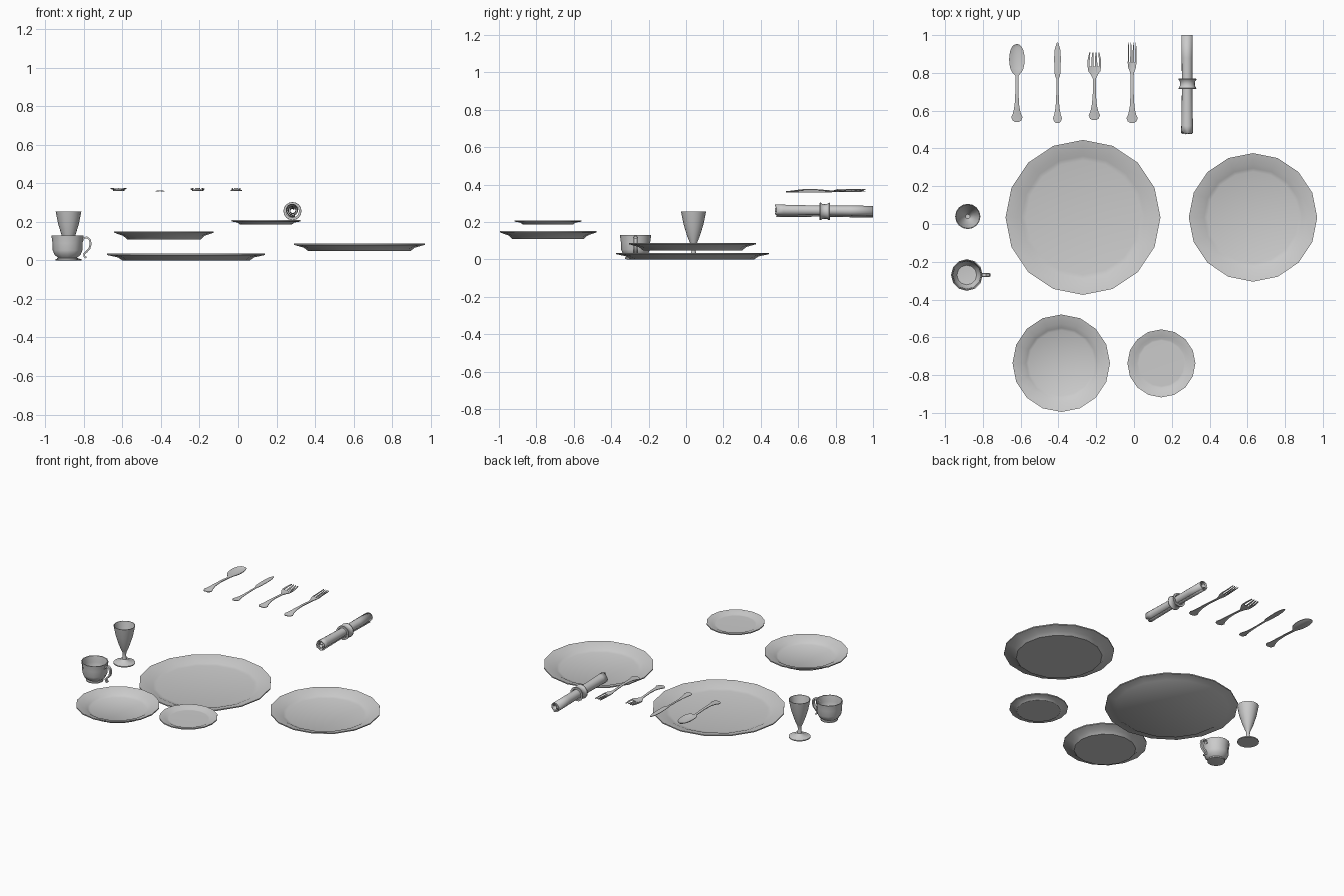
import bpy, bmesh, math, random

if "Cube" in bpy.data.objects:
    bpy.data.objects.remove(bpy.data.objects["Cube"])

random.seed(4)


def finish(name, bm, loc=(0, 0, 0), angle=35):
    bmesh.ops.remove_doubles(bm, verts=bm.verts, dist=1e-5)
    bmesh.ops.recalc_face_normals(bm, faces=bm.faces)
    me = bpy.data.meshes.new(name)
    bm.to_mesh(me)
    bm.free()
    ob = bpy.data.objects.new(name, me)
    bpy.context.collection.objects.link(ob)
    ob.location = loc
    bpy.ops.object.select_all(action='DESELECT')
    ob.select_set(True)
    bpy.context.view_layer.objects.active = ob
    bpy.ops.object.shade_smooth_by_angle(angle=math.radians(angle))
    return ob


def loft(bm, rings, caps=True):
    """Skin a row of closed rings of equal length."""
    vs = [[bm.verts.new(p) for p in r] for r in rings]
    n = len(vs[0])
    for a, b in zip(vs, vs[1:]):
        for i in range(n):
            bm.faces.new((a[i], a[(i + 1) % n], b[(i + 1) % n], b[i]))
    if caps:
        bm.faces.new(vs[0])
        bm.faces.new(vs[-1])


def lathe(name, profile, n, loc, angle=35):
    bm = bmesh.new()
    vs = [bm.verts.new((r, 0, z)) for r, z in profile]
    es = [bm.edges.new(p) for p in zip(vs, vs[1:])]
    bmesh.ops.spin(bm, geom=vs + es, axis=(0, 0, 1), cent=(0, 0, 0),
                   angle=math.tau, steps=n, use_merge=False)
    bmesh.ops.remove_doubles(bm, verts=bm.verts, dist=1e-5)
    return finish(name, bm, loc, angle)


# Plates: rim radius, base radius, well radius, height
def plate(name, x, y, z, R, base, well, h):
    t = 0.007
    lathe(name, [(0, 0), (base, 0), (base + (R - base) * 0.3, h * 0.45),
                 (R, h - t), (R, h), (well + (R - well) * 0.3, h * 0.66),
                 (well, h * 0.33), (well * 0.93, t), (0, t)], 16, (x, y, z))


plate("charger_plate", -0.27, 0.035, 0.0, 0.41, 0.33, 0.325, 0.035)
plate("dinner_plate", 0.63, 0.035, 0.048, 0.34, 0.265, 0.26, 0.04)
plate("salad_plate", -0.385, -0.737, 0.108, 0.258, 0.19, 0.187, 0.043)
plate("bread_plate", 0.145, -0.738, 0.187, 0.18, 0.135, 0.13, 0.022)

# Goblet
lathe("goblet", [(0, 0), (0.067, 0), (0.067, 0.006), (0.03, 0.015), (0.014, 0.028),
                 (0.011, 0.05), (0.012, 0.072), (0.018, 0.085), (0.034, 0.125),
                 (0.054, 0.19), (0.067, 0.255), (0.063, 0.255), (0.05, 0.19),
                 (0.03, 0.125), (0.012, 0.092), (0, 0.09)], 16, (-0.88, 0.04, 0))

# Cup and its handle
CUP = (-0.885, -0.27, 0)
lathe("cup", [(0, 0.004), (0.047, 0), (0.055, 0.002), (0.055, 0.01), (0.05, 0.014),
              (0.068, 0.03), (0.077, 0.052), (0.078, 0.09), (0.084, 0.13),
              (0.079, 0.13), (0.073, 0.09), (0.071, 0.052), (0.052, 0.024),
              (0, 0.02)], 12, CUP)
path = [(0.076, 0.1), (0.084, 0.115), (0.1, 0.12), (0.116, 0.108), (0.12, 0.085),
        (0.113, 0.06), (0.098, 0.045), (0.086, 0.033), (0.088, 0.02), (0.098, 0.014)]
rings = []
for i, (x, z) in enumerate(path):
    a, b = path[max(i - 1, 0)], path[min(i + 1, len(path) - 1)]
    d = math.hypot(b[0] - a[0], b[1] - a[1])
    nx, nz = -(b[1] - a[1]) / d * 0.005, (b[0] - a[0]) / d * 0.005
    rings.append([(x + nx * s, y, z + nz * s)
                  for s, y in ((1, 0.008), (1, -0.008), (-1, -0.011), (-1, 0.011))])
bm = bmesh.new()
loft(bm, rings)
finish("cup_handle", bm, CUP)


# Cutlery: stations are (y, half width, z, dish); dish > 0 raises the edges
def blade(bm, stations, t=0.004, cx=None):
    us = (-1, -0.6, 0, 0.6, 1)
    rings = []
    for i, (y, w, z, dish) in enumerate(stations):
        x0 = cx[i] if cx else 0
        top = [(x0 + u * w, y, z + dish * u * u + t / 2) for u in us]
        low = [(p[0], y, p[2] - t) for p in reversed(top)]
        rings.append(top + low)
    loft(bm, rings)


def handle(y0, y1):
    L = y1 - y0
    return [(y0, 0.010, 0.363, -0.001), (y0 + 0.008, 0.023, 0.363, -0.001),
            (y0 + 0.026, 0.030, 0.365, -0.002), (y0 + 0.042, 0.022, 0.367, -0.002),
            (y0 + 0.062, 0.017, 0.370, -0.003), (y0 + 0.09, 0.012, 0.373, -0.003),
            (y0 + L * 0.65, 0.008, 0.373, -0.003), (y1, 0.008, 0.366, -0.002)]


bm = bmesh.new()
bowl = [(0.79 + 0.162 * (1 - math.cos(a)) / 2, a) for a in
        [math.pi * k / 10 for k in range(2, 11)]]
blade(bm, handle(0.54, 0.785) + [
    (y, max(0.041 * math.sin(a) ** 0.8, 0.004),
     0.371 - 0.009 * math.sin(a), 0.012 * math.sin(a)) for y, a in bowl])
finish("spoon", bm, (-0.62, 0, 0))

bm = bmesh.new()
grip = [(y, w * 0.8, 0.361, d) for y, w, z, d in handle(0.535, 0.77)]
blade(bm, grip + [(0.785, 0.014, 0.361, 0), (0.82, 0.016, 0.361, 0),
                  (0.88, 0.018, 0.361, 0), (0.93, 0.014, 0.361, 0),
                  (0.96, 0.003, 0.361, 0)], 0.003)
finish("knife", bm, (-0.405, 0, 0))


def fork(name, x, y0, neck, root, tip, w, tipw):
    bm = bmesh.new()
    g = root - neck
    blade(bm, handle(y0, neck) + [(neck + g * 0.3, w * 0.5, 0.363, 0.002),
                                  (neck + g * 0.6, w * 0.88, 0.361, 0.006),
                                  (root, w, 0.362, 0.008)])
    for s in (-1, -1 / 3, 1 / 3, 1):
        a, b, c = s * w * 0.86, s * w * 0.82, s * tipw
        tw = w * 0.15
        m = root + (tip - root) * 0.5
        dz = 0.007 * s * s
        blade(bm, [(root - 0.004, tw, 0.362 + dz, 0), (m, tw, 0.366 + dz * 0.7, 0),
                   (tip, tw * 0.5, 0.374, 0)], 0.004, (a, b, c))
    finish(name, bm, (x, 0, 0))


fork("salad_fork", -0.21, 0.55, 0.77, 0.835, 0.908, 0.036, 0.024)
fork("dinner_fork", -0.01, 0.535, 0.785, 0.855, 0.96, 0.023, 0.02)

# Rolled napkin: a spiral sheet drawn along y
bm = bmesh.new()
turns, per = 2.75, 14
rows = []
for y, k in ((0.482, 1.12), (0.52, 1.06), (0.6, 1.02), (0.7, 0.96), (0.78, 0.96),
             (0.88, 1.0), (1.0, 1.02)):
    row = []
    for i in range(int(turns * per) + 1):
        f = i / (turns * per)
        a = f * turns * math.tau + 0.6
        r = (0.01 + 0.0225 * f) * k
        jit = random.uniform(-0.008, 0.006) if y < 0.5 else 0
        row.append(bm.verts.new((r * math.cos(a), y + jit,
                                 0.262 - 0.01 * (y - 0.48) + r * math.sin(a))))
    rows.append(row)
for a, b in zip(rows, rows[1:]):
    for i in range(len(a) - 1):
        bm.faces.new((a[i], a[i + 1], b[i + 1], b[i]))
nap = finish("napkin", bm, (0.283, 0, 0))
sol = nap.modifiers.new("thickness", 'SOLIDIFY')
sol.thickness = 0.003
sol.offset = 0

# Napkin ring with flared edges
prof = [(0.034, -0.028), (0.046, -0.028), (0.047, -0.022), (0.041, -0.014), (0.039, 0),
        (0.041, 0.014), (0.047, 0.022), (0.046, 0.028), (0.034, 0.028), (0.034, -0.028)]
ring = lathe("napkin_ring", prof, 16, (0.283, 0.742, 0.256))
ring.rotation_euler = (math.pi / 2, 0, 0)
